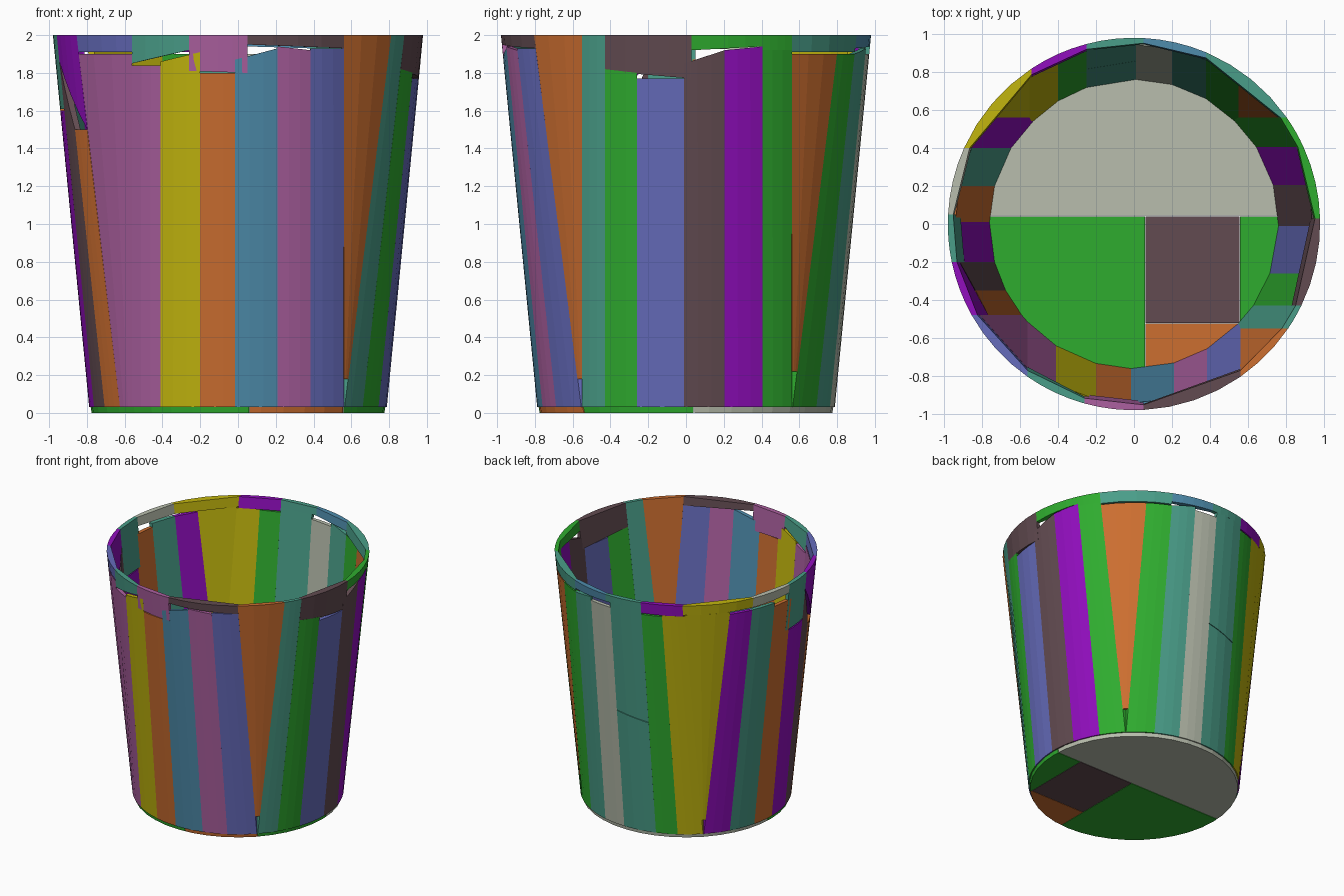
import bpy, bmesh, math

if "Cube" in bpy.data.objects:
    bpy.data.objects.remove(bpy.data.objects["Cube"])


def linear(c):
    c /= 255
    return c / 12.92 if c <= 0.04045 else ((c + 0.055) / 1.055) ** 2.4


# Paint colours
MATS = {}
for name, rgb in {
    "green": (47, 172, 47), "orange": (204, 110, 48), "mauve": (98, 75, 81),
    "violet": (102, 108, 188), "teal": (74, 158, 137), "purple": (145, 14, 190),
    "ash": (184, 190, 173), "pink": (172, 96, 160), "yellow": (194, 182, 14),
    "blue": (78, 140, 172),
}.items():
    mat = bpy.data.materials.new(name)
    col = (*[linear(v) for v in rgb], 1)
    mat.diffuse_color = col
    mat.use_nodes = True
    bsdf = mat.node_tree.nodes["Principled BSDF"]
    bsdf.inputs["Base Color"].default_value = col
    bsdf.inputs["Roughness"].default_value = 0.7
    MATS[name] = mat

WALL = 0.027


def radius(z):
    return 0.785 + 0.0975 * z


def angle(cut, r):
    """Angle where an axis-aligned cut on side F, R, B or L meets a circle."""
    side, v = cut
    if side == "F":
        return -math.acos(v / r)
    if side == "R":
        return math.asin(v / r)
    if side == "B":
        return math.acos(v / r)
    return math.pi - math.asin(v / r)


def add_object(name, bm, colour):
    bmesh.ops.recalc_face_normals(bm, faces=bm.faces)
    mesh = bpy.data.meshes.new(name)
    bm.to_mesh(mesh)
    bm.free()
    mesh.materials.append(MATS[colour])
    bpy.context.collection.objects.link(bpy.data.objects.new(name, mesh))


def span(start, end, r):
    a, b = angle(start, r), angle(end, r)
    if b < a - math.pi:
        b += 2 * math.pi
    if b < a + 0.004:
        a = b = (a + b) / 2
        a, b = a - 0.002, b + 0.002
    return a, b


def panel(name, start, end, colour, low, high, steps=3):
    """Wall piece: curved outside, flat inside; low/high are (start z, end z)."""
    bm = bmesh.new()
    rings = []
    for zs in (low, high):
        ring = []
        for i in range(steps + 1):
            t = i / steps
            z = zs[0] + (zs[1] - zs[0]) * t
            a, b = span(start, end, radius(z))
            th = a + (b - a) * t
            ring.append(bm.verts.new((radius(z) * math.cos(th), radius(z) * math.sin(th), z)))
        for k in (1, 0):
            r = radius(zs[k]) - WALL
            th = span(start, end, r)[k]
            ring.append(bm.verts.new((r * math.cos(th), r * math.sin(th), zs[k])))
        rings.append(ring)
    n = len(rings[0])
    for i in range(n):
        j = (i + 1) % n
        bm.faces.new((rings[0][i], rings[0][j], rings[1][j], rings[1][i]))
    bm.faces.new(rings[0][::-1])
    bm.faces.new(rings[1])
    add_object(name, bm, colour)


# Staves, anticlockwise: end cut, colour, top at start, top at end
FRONT = [(-0.56, "pink", 1.9, 1.9), (-0.41, "pink", 1.84, 1.84),
         (-0.20, "yellow", 1.86, 1.91), (-0.015, "orange", 1.8, 1.8),
         (0.21, "blue", 1.87, 1.93), (0.385, "pink", 1.94, 1.92),
         (0.56, "violet", 1.93, 1.93)]
RIGHT = [(-0.55, "orange", 2, 2), (-0.43, "teal", 2, 2), (-0.26, "green", 1.82, 1.8),
         (-0.01, "violet", 1.77, 1.77), (0.205, "mauve", 1.85, 1.92),
         (0.405, "purple", 1.92, 1.94), (0.56, "green", 1.92, 1.92)]
BACK = [(0.55, "orange", 1.9, 1.9), (0.38, "green", 1.9, 1.9), (0.2, "teal", 1.9, 1.93),
        (0.01, "ash", 1.9, 1.9), (-0.25, "teal", 1.95, 1.95),
        (-0.40, "green", 1.9, 1.9), (-0.55, "yellow", 1.91, 1.91)]
LEFT = [(0.56, "yellow", 1.92, 1.92), (0.40, "purple", 1.9, 1.9), (0.2, "teal", 1.9, 1.9),
        (0.01, "orange", 1.87, 1.87), (-0.20, "purple", 1.6, 1.6),
        (-0.35, "mauve", 1.85, 1.5), (-0.48, "orange", 1.5, 1.5)]
# The narrow corner wedges stop short of the floor
WEDGES = {("R", -0.55): 0.18, ("B", 0.55): 0.22, ("L", 0.56): 0.15}

start = ("L", -0.48)
count = 0
for side, staves in zip("FRBL", (FRONT, RIGHT, BACK, LEFT)):
    for value, colour, top_a, top_b in staves:
        end = (side, value)
        count += 1
        base = WEDGES.get(end, 0.03)
        if end == ("B", -0.25):
            # This stave is split across the middle
            panel("stave_lower_half", start, end, colour, (base, base), (1.02, 0.97))
            panel("stave_upper_half", start, end, colour, (1.025, 0.975), (top_a, top_b))
        else:
            panel(f"stave_{count:02d}", start, end, colour, (base, base), (top_a, top_b))
        start = end

# Rim pieces: start cut, end cut, colour, underside at start, underside at end
RIM = [
    (("L", -0.48), ("F", -0.56), "violet", 1.91, 1.91),
    (("F", -0.56), ("F", -0.26), "teal", 1.85, 1.92),
    (("F", -0.26), ("F", 0.05), "pink", 1.81, 1.80),
    (("F", 0.05), ("F", 0.56), "mauve", 1.95, 1.93),
    (("R", -0.43), ("R", 0.03), "mauve", 1.81, 1.77),
    (("R", 0.03), ("R", 0.405), "green", 1.92, 1.94),
    (("R", 0.405), ("R", 0.56), "green", 1.92, 1.92),
    (("R", 0.56), ("B", 0.38), "teal", 1.91, 1.91),
    (("B", 0.38), ("B", 0.05), "blue", 1.93, 1.94),
    (("B", 0.05), ("B", -0.25), "teal", 1.94, 1.94),
    (("B", -0.25), ("B", -0.54), "purple", 1.91, 1.91),
    (("B", -0.54), ("L", 0.40), "yellow", 1.92, 1.92),
    (("L", 0.40), ("L", 0.05), "ash", 1.92, 1.93),
    (("L", 0.05), ("L", -0.20), "teal", 1.61, 1.61),
    (("L", -0.20), ("L", -0.48), "purple", 1.86, 1.5),
]
for i, (a, b, colour, low_a, low_b) in enumerate(RIM, 1):
    panel(f"rim_piece_{i:02d}", a, b, colour, (low_a, low_b), (2, 2), 4)


def floor_piece(name, colour, x0, x1, y0, y1):
    """Part of the round floor inside a rectangle."""
    bm = bmesh.new()
    bmesh.ops.create_cone(bm, cap_ends=True, segments=40, radius1=0.775,
                          radius2=0.78, depth=0.03)
    bmesh.ops.translate(bm, verts=bm.verts, vec=(0, 0, 0.015))
    for point, normal in (((x0, 0, 0), (-1, 0, 0)), ((x1, 0, 0), (1, 0, 0)),
                          ((0, y0, 0), (0, -1, 0)), ((0, y1, 0), (0, 1, 0))):
        bmesh.ops.bisect_plane(bm, geom=bm.verts[:] + bm.edges[:] + bm.faces[:],
                               plane_co=point, plane_no=normal, clear_outer=True)
        bmesh.ops.holes_fill(bm, edges=[e for e in bm.edges if e.is_boundary], sides=0)
    add_object(name, bm, colour)


# Floor boards
floor_piece("floor_back", "ash", -1, 1, 0.045, 1)
floor_piece("floor_front_left_half", "green", -1, 0.057, -1, 0.04)
floor_piece("floor_centre", "mauve", 0.06, 0.555, -0.52, 0.04)
floor_piece("floor_front_edge", "orange", 0.06, 0.555, -1, -0.523)
floor_piece("floor_side_edge", "green", 0.558, 1, -1, 0.04)
